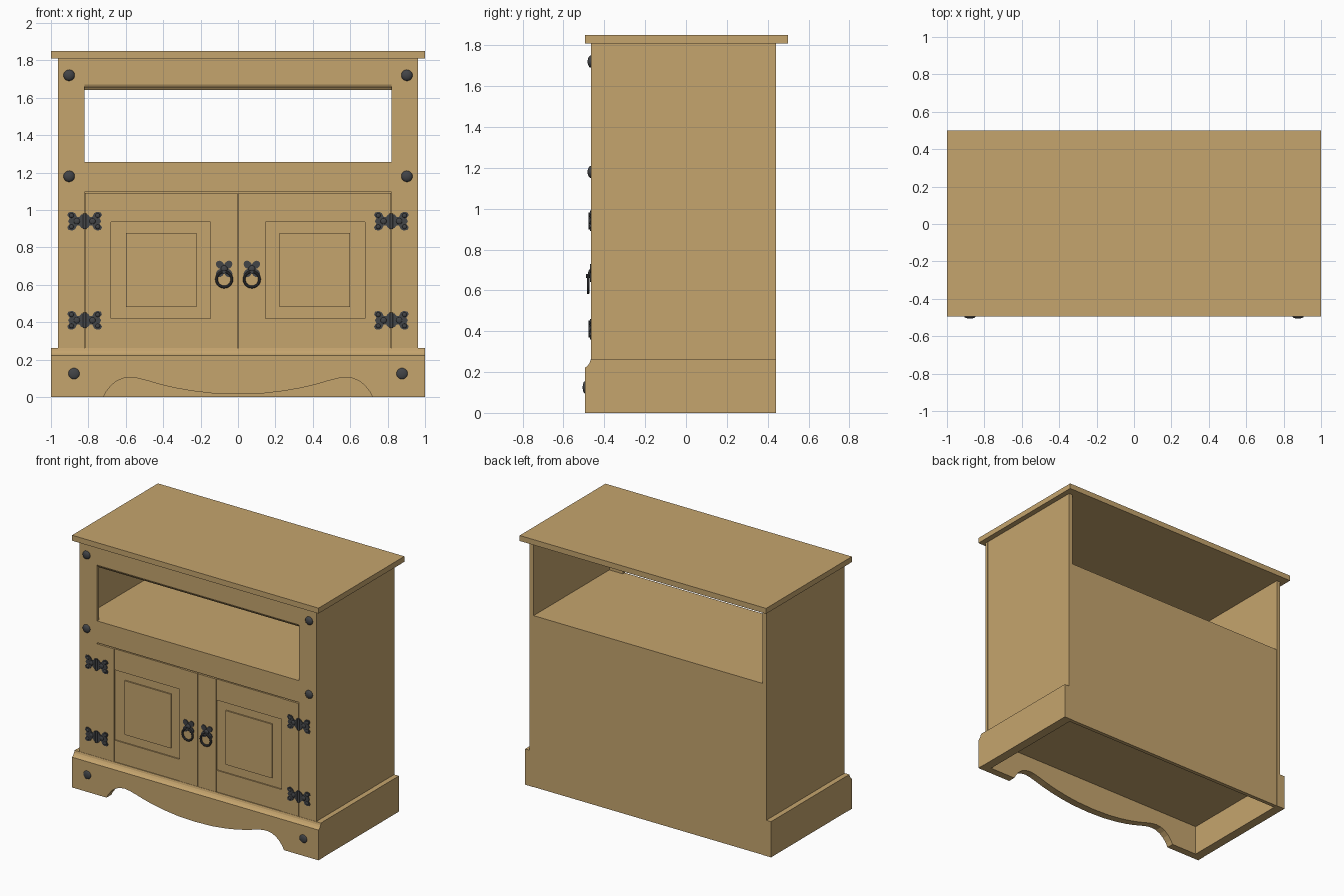
import bpy, bmesh, math
from mathutils import Vector, Matrix

if "Cube" in bpy.data.objects:
    bpy.data.objects.remove(bpy.data.objects["Cube"])


def material(name, rgb):
    m = bpy.data.materials.new(name)
    m.diffuse_color = (*rgb, 1)
    m.use_nodes = True
    m.node_tree.nodes["Principled BSDF"].inputs["Base Color"].default_value = m.diffuse_color
    return m


WOOD = material("waxed pine", (0.56, 0.375, 0.155))
METAL = material("dark iron", (0.055, 0.058, 0.063))


def finish(bm, name, mat, smooth=False):
    bmesh.ops.recalc_face_normals(bm, faces=bm.faces[:])
    me = bpy.data.meshes.new(name)
    bm.to_mesh(me)
    bm.free()
    me.materials.append(mat)
    ob = bpy.data.objects.new(name, me)
    bpy.context.collection.objects.link(ob)
    if smooth:
        bpy.ops.object.select_all(action='DESELECT')
        ob.select_set(True)
        bpy.context.view_layer.objects.active = ob
        bpy.ops.object.shade_smooth_by_angle(angle=math.radians(35))
    return ob


def box(name, x0, x1, y0, y1, z0, z1, mat=WOOD):
    bm = bmesh.new()
    size = (abs(x1 - x0), abs(y1 - y0), abs(z1 - z0))
    mid = ((x0 + x1) / 2, (y0 + y1) / 2, (z0 + z1) / 2)
    bmesh.ops.create_cube(bm, size=1, matrix=Matrix.Translation(mid) @ Matrix.Diagonal((*size, 1)))
    return finish(bm, name, mat)


def prism(name, pts, a, b, axis, mat=WOOD):
    """Extrude a closed outline: axis 'y' takes (x, z) points, axis 'x' takes (y, z) points."""
    bm = bmesh.new()
    place = (lambda p: (p[0], a, p[1])) if axis == 'y' else (lambda p: (a, p[0], p[1]))
    face = bm.faces.new([bm.verts.new(place(p)) for p in pts])
    new = bmesh.ops.extrude_face_region(bm, geom=[face])["geom"]
    shift = Vector((0, b - a, 0)) if axis == 'y' else Vector((b - a, 0, 0))
    bmesh.ops.translate(bm, vec=shift, verts=[v for v in new if isinstance(v, bmesh.types.BMVert)])
    return finish(bm, name, mat)


def dome(name, x, y, z, r, depth):
    bm = bmesh.new()
    m = (Matrix.Translation((x, y, z)) @ Matrix.Diagonal((r, depth, r, 1))
         @ Matrix.Rotation(math.pi / 2, 4, 'X'))
    bmesh.ops.create_uvsphere(bm, u_segments=20, v_segments=12, radius=1, matrix=m)
    return finish(bm, name, METAL, True)


def rod(name, mid, r, length, axis):
    bm = bmesh.new()
    rot = Matrix.Rotation(math.pi / 2, 4, 'X') if axis == 'y' else Matrix.Identity(4)
    bmesh.ops.create_cone(bm, cap_ends=True, segments=16, radius1=r, radius2=r, depth=length,
                          matrix=Matrix.Translation(mid) @ rot)
    return finish(bm, name, METAL, True)


FRONT = -0.465

# Carcass
box("table_top", -1, 1, -0.495, 0.5, 1.81, 1.85)
box("back_panel", -0.93, 0.93, 0.41, 0.438, 0, 1.257)
box("open_shelf", -0.93, 0.93, -0.44, 0.41, 1.22, 1.257)
box("bottom_board", -0.93, 0.93, -0.44, 0.41, 0.22, 0.26)

# Front rails, the upper one with a sloped lower edge
prism("upper_rail", [(FRONT + 0.003, 1.81), (FRONT + 0.003, 1.67), (-0.457, 1.66), (-0.447, 1.652),
                     (-0.44, 1.642), (-0.43, 1.642), (-0.43, 1.81)], -0.82, 0.82, 'x')
box("middle_rail", -0.82, 0.82, FRONT + 0.003, -0.43, 1.097, 1.257)

# Plinth front with scalloped lower edge
half = [(0.72, 0), (0.705, 0.028), (0.68, 0.06), (0.65, 0.084), (0.615, 0.1), (0.575, 0.105),
        (0.535, 0.1), (0.48, 0.086), (0.42, 0.068), (0.34, 0.049), (0.25, 0.033), (0.14, 0.02)]
scallop = half + [(0, 0.015)] + [(-x, z) for x, z in reversed(half)]
prism("plinth_front", [(-1, 0), (-1, 0.222), (1, 0.222), (1, 0)] + scallop, -0.495, -0.44, 'y')
prism("plinth_moulding", [(-0.44, 0.222), (-0.495, 0.222), (-0.488, 0.226), (-0.479, 0.235),
                          (-0.471, 0.247), (-0.467, 0.262), (-0.44, 0.262)], -1, 1, 'x')

# Outlines for the iron fittings
leaf = [(0, 0.036), (0.018, 0.036), (0.028, 0.022), (0.04, 0.022), (0.05, 0.042), (0.066, 0.05),
        (0.086, 0.047), (0.093, 0.032), (0.08, 0.015), (0.088, 0)]
leaf += [(u, -v) for u, v in reversed(leaf[:-1])]
rosette = []
for i in range(48):
    t = i * math.tau / 48
    r = 0.022 + 0.033 * abs(math.sin(2 * t))
    rosette.append((r * math.cos(t), r * math.sin(t)))

for s, side in ((-1, "left"), (1, "right")):
    # Sides, posts and plinth ends
    box(side + "_side", s * 0.93, s * 0.96, -0.44, 0.44, 0, 1.81)
    box(side + "_post", s * 0.82, s * 0.962, FRONT, -0.44, 0.24, 1.81)
    box(side + "_plinth_end", s * 0.96, s * 0.998, -0.44, 0.44, 0, 0.262)

    # Panelled door
    box(side + "_door_inner_stile", s * 0.002, s * 0.148, FRONT, -0.44, 0.262, 1.09)
    box(side + "_door_outer_stile", s * 0.68, s * 0.817, FRONT, -0.44, 0.262, 1.09)
    box(side + "_door_lower_rail", s * 0.148, s * 0.68, FRONT + 0.004, -0.44, 0.262, 0.42)
    box(side + "_door_upper_rail", s * 0.148, s * 0.68, FRONT + 0.004, -0.44, 0.935, 1.09)
    box(side + "_door_field", s * 0.148, s * 0.68, -0.452, -0.44, 0.42, 0.935)
    box(side + "_door_raised_panel", s * 0.222, s * 0.598, FRONT + 0.003, -0.45, 0.482, 0.878)

    # Round studs
    for z in (1.72, 1.18):
        dome(side + "_post_stud", s * 0.903, FRONT, z, 0.03, 0.017)
    dome(side + "_plinth_stud", s * 0.877, -0.495, 0.125, 0.03, 0.011)

    # Butterfly hinges
    for z in (0.94, 0.41):
        cx = s * 0.82
        for d in (-1, 1):
            prism(side + "_hinge_leaf", [(cx + d * u, z + v) for u, v in leaf], FRONT - 0.006, FRONT + 0.002,
                  'y', METAL)
            for u, v, r in ((0.042, 0, 0.016), (0.07, 0.03, 0.012), (0.07, -0.03, 0.012)):
                dome(side + "_hinge_rivet", cx + d * u, FRONT - 0.006, z + v, r, 0.006)
        rod(side + "_hinge_barrel", (cx, FRONT - 0.004, z), 0.009, 0.084, 'z')

    # Ring pull on a rosette
    hx = s * 0.074
    prism(side + "_pull_rosette", [(hx + u, 0.685 + v) for u, v in rosette], FRONT - 0.006, FRONT + 0.002,
          'y', METAL)
    dome(side + "_pull_boss", hx, FRONT - 0.006, 0.685, 0.018, 0.008)
    rod(side + "_pull_post", (hx, FRONT - 0.011, 0.67), 0.01, 0.026, 'y')
    bpy.ops.mesh.primitive_torus_add(major_segments=32, minor_segments=10, major_radius=0.041,
                                     minor_radius=0.007, location=(hx, FRONT - 0.014, 0.629),
                                     rotation=(math.pi / 2, 0, 0))
    ring = bpy.context.object
    ring.name = side + "_pull_ring"
    ring.data.materials.append(METAL)
    bpy.ops.object.shade_smooth_by_angle()
